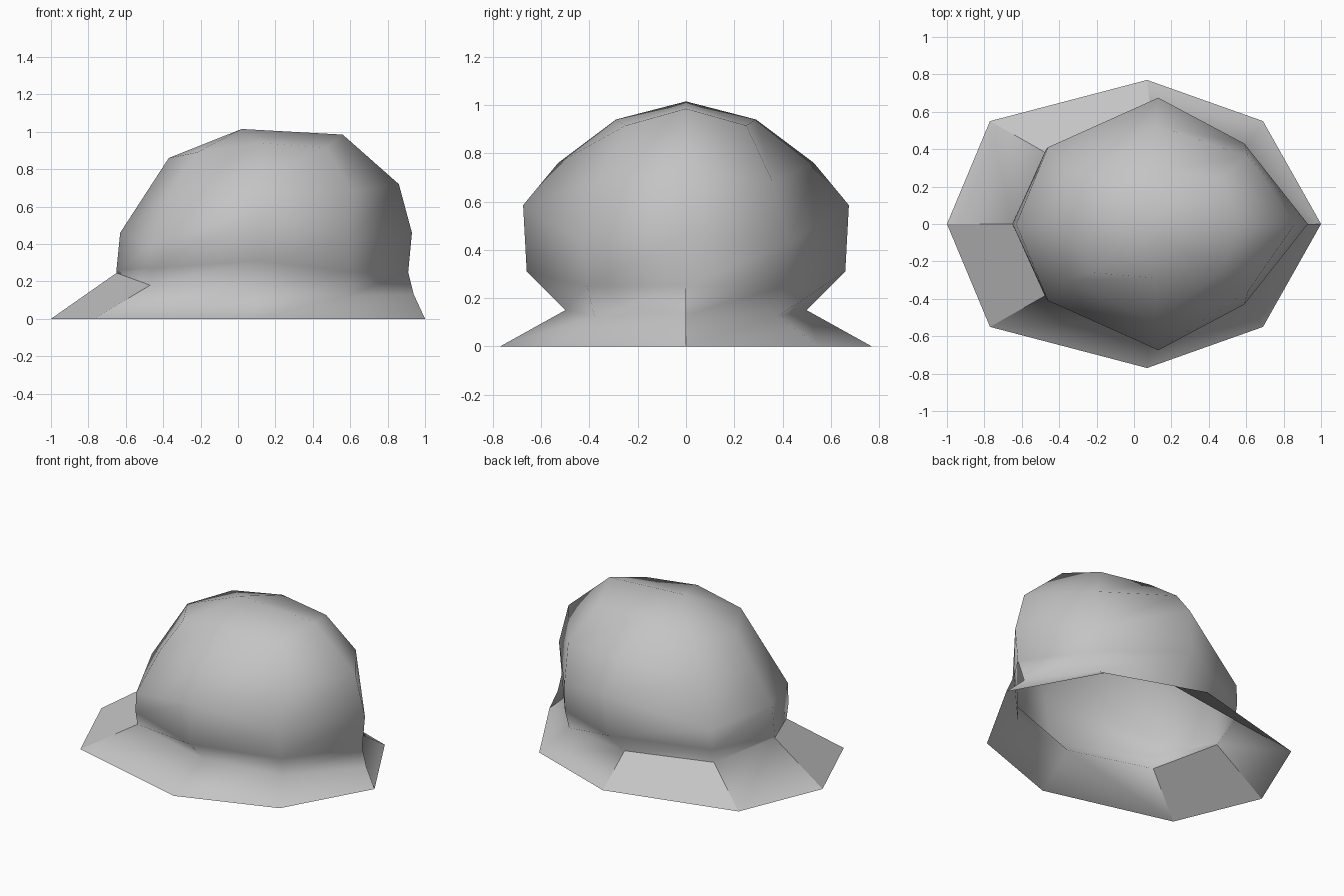
import bpy
import bmesh

if "Cube" in bpy.data.objects:
    bpy.data.objects.remove(bpy.data.objects["Cube"], do_unlink=True)

stone = bpy.data.materials.new("stone_grey")
stone.use_nodes = True
grey = (0.55, 0.55, 0.55, 1)
stone.diffuse_color = grey
stone.node_tree.nodes["Principled BSDF"].inputs["Base Color"].default_value = grey

# Half rings from the +x tip round to the -x tip, bottom to top
rings = [
    [(1, 0, 0), (.69, .55, 0), (.07, .77, 0), (-.77, .55, 0), (-1, 0, 0)],
    [(.94, 0, .13), (.59, .38, .125), (.1, .5, .15), (-.47, .38, .18), (-.65, 0, .245)],
    [(.91, 0, .25), (.6, .41, .25), (.11, .66, .31), (-.47, .4, .27), (-.65, 0, .26)],
    [(.93, 0, .46), (.59, .43, .43), (.13, .675, .585), (-.46, .41, .4), (-.63, 0, .46)],
    [(.86, 0, .72), (.61, .36, .68), (.11, .53, .76), (-.36, .3, .67), (-.5, 0, .66)],
    [(.56, 0, .985), (.47, .25, .915), (.12, .29, .94), (-.22, .26, .89), (-.37, 0, .86)],
]
crown = (.02, 0, 1.015)

bm = bmesh.new()
top = bm.verts.new(crown)


def build_half(side, tips, tuck_x, flat_panel):
    """Skin one half, with its neck at tuck_x on the +x tip and one flat brim panel."""
    grid = []
    for level, ring in enumerate(rings):
        row = []
        for i, (x, y, z) in enumerate(ring):
            if (level, i) == (1, 0):
                vert = bm.verts.new((tuck_x, 0, z))
            elif (level, i) in tips:
                vert = tips[level, i]
            else:
                vert = bm.verts.new((x, side * y, z))
                if i in (0, len(ring) - 1):
                    tips[level, i] = vert
            row.append(vert)
        grid.append(row)

    def face(verts):
        return bm.faces.new(verts if side > 0 else verts[::-1])

    for level, (low, high) in enumerate(zip(grid, grid[1:])):
        for i in range(len(low) - 1):
            panel = face([low[i], low[i + 1], high[i + 1], high[i]])
            panel.smooth = (level, i) != (0, flat_panel)
    for a, b in zip(grid[-1], grid[-1][1:]):
        face([a, b, top]).smooth = True


shared_tips = {}
build_half(-1, shared_tips, .94, 3)
build_half(1, shared_tips, .86, 2)

mesh = bpy.data.meshes.new("rock_mound")
bm.to_mesh(mesh)
bm.free()
mesh.materials.append(stone)
rock = bpy.data.objects.new("rock_mound", mesh)
bpy.context.collection.objects.link(rock)
